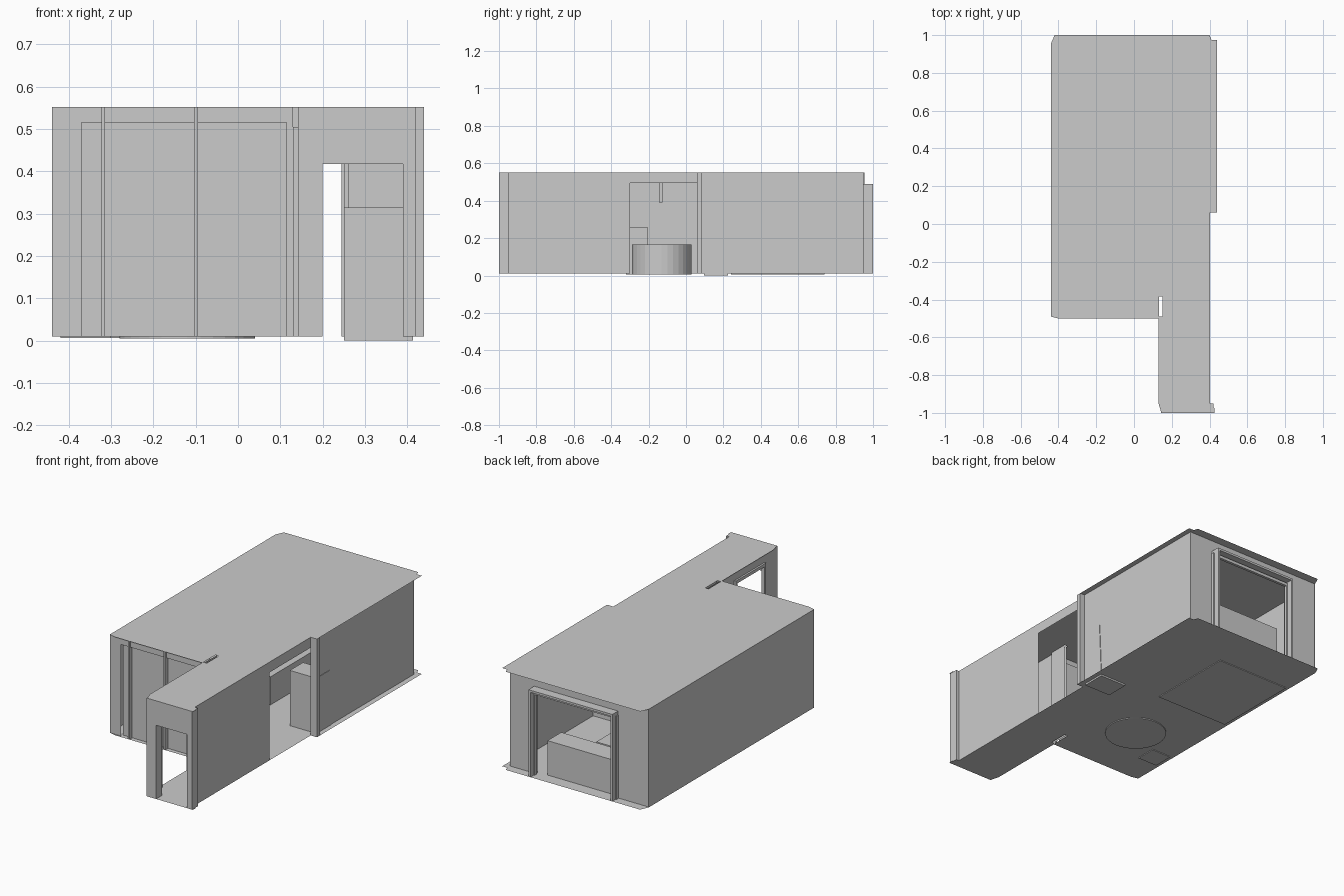
import bpy, bmesh
from itertools import product

if "Cube" in bpy.data.objects:
    bpy.data.objects.remove(bpy.data.objects["Cube"])

Z0, Z1 = 0.01, 0.552   # floor and ceiling heights


def finish(name, bm):
    bmesh.ops.recalc_face_normals(bm, faces=bm.faces)
    me = bpy.data.meshes.new(name)
    bm.to_mesh(me)
    bm.free()
    ob = bpy.data.objects.new(name, me)
    bpy.context.collection.objects.link(ob)
    return ob


def box(name, xs, ys, zs=(Z0, Z1)):
    """Box from ranges; a single number for one range gives a flat sheet."""
    rs = [r if isinstance(r, tuple) else (r,) for r in (xs, ys, zs)]
    bm = bmesh.new()
    verts = [bm.verts.new(p) for p in product(*rs)]
    bmesh.ops.convex_hull(bm, input=verts)
    if len(verts) == 4:
        bm.clear()
        v = [bm.verts.new(p) for p in product(*rs)]
        bm.faces.new((v[0], v[1], v[3], v[2]))
    else:
        bmesh.ops.dissolve_limit(bm, angle_limit=0.01, verts=bm.verts, edges=bm.edges)
    return finish(name, bm)


def slab(name, z):
    """Room outline with the small wall slot left open."""
    outer = [(-.44, -.49), (-.40, -.5), (.13, -.5), (.13, -.95), (.145, -1),
             (.425, -1), (.425, -.975), (.402, -.955), (.402, .08), (.44, .085),
             (.44, .975), (.41, .975), (.40, 1), (-.42, 1), (-.44, .955)]
    hole = [(.132, -.49), (.152, -.49), (.152, -.385), (.132, -.385)]
    bm = bmesh.new()
    edges = []
    for loop in (outer, hole):
        vs = [bm.verts.new((x, y, z)) for x, y in loop]
        edges += [bm.edges.new((vs[i - 1], vs[i])) for i in range(len(vs))]
    bmesh.ops.triangle_fill(bm, edges=edges, use_beauty=True)
    bmesh.ops.dissolve_limit(bm, angle_limit=0.01, verts=bm.verts, edges=bm.edges)
    return finish(name, bm)


slab("floor", Z0)
slab("ceiling", Z1)

# Long side walls
box("left_wall", -.44, (-.49, .955))
box("right_wall", .41, (.085, .95))
box("hall_right_wall", .402, (-.95, -.3))
box("side_opening_header", .402, (-.3, .06), (.495, Z1))
box("side_opening_pillar", (.40, .44), (.06, .085))

# Back wall around the window
box("back_wall_left", (-.42, -.24), .95)
box("back_wall_right", (.26, .41), .95)
box("back_wall_header", (-.24, .26), .95, (.49, Z1))
corner = box("back_corner", (-.44, -.42), .95)
for side, x in (("left", -.25), ("right", .25)):
    box("window_jamb_" + side, (x, x + .012), (.94, 1), (Z0, .49))
    box("window_stile_" + side, (x - .005, x + .02), (.955, .97), (Z0, .47))
box("window_head", (-.25, .262), (.94, 1), (.478, .49))
box("window_rail", (-.25, .262), (.955, .97), (.455, .472))

# Front wall with recessed closet front and vertical strips
box("front_wall_left", (-.44, -.37), -.49)
box("front_wall_right", (.115, .13), -.49)
box("front_wall_header", (-.37, .115), -.49, (.515, Z1))
box("closet_back", (-.37, .115), -.475, (Z0, .515))
box("closet_reveal_top", (-.37, .115), (-.49, -.475), .515)
for i, x in enumerate((-.323, -.104)):
    box("closet_strip_%d" % i, (x, x + .009), (-.5, -.475))

# Hall left wall with framed doorway
box("hall_left_wall_front", .14, (-.95, -.88))
box("hall_left_wall_back", .14, (-.62, -.385))
box("hall_left_header", .14, (-.88, -.62), (.49, Z1))
for i, y in enumerate((-.885, -.635)):
    box("hall_door_jamb_%d" % i, (.13, .147), (y, y + .015), (Z0, .505))
box("hall_door_head", (.13, .147), (-.885, -.62), (.488, .505))
box("slot_wall", .153, (-.49, -.385))

# Entrance at the end of the hall
box("entrance_left", (.142, .2), (-1, -.95))
box("entrance_right", (.39, .42), (-1, -.95))
box("entrance_lintel", (.2, .39), (-1, -.95), (.417, Z1))

# Furniture
cab = box("tall_cabinet", (.25, .413), (.095, .21), (0, .315))
for v in cab.data.vertices:          # slight lean towards the base
    if v.co.z < .1 and v.co.y > .15:
        v.co.y += .015
box("window_bench", (-.2, .195), (.81, .93), (Z0, .2))
box("bed", (-.42, .03), (.24, .74), (.006, .165))
box("low_cabinet", (-.42, -.3), (-.32, -.205), (.006, .26))
box("hanging_beam", (.0, .13), (-.145, -.125), (.39, Z1))

# Round seat
bm = bmesh.new()
bmesh.ops.create_cone(bm, cap_ends=True, segments=32, radius1=.16, radius2=.16, depth=.16)
seat = finish("round_seat", bm)
seat.location = (-.12, -.13, .085)
